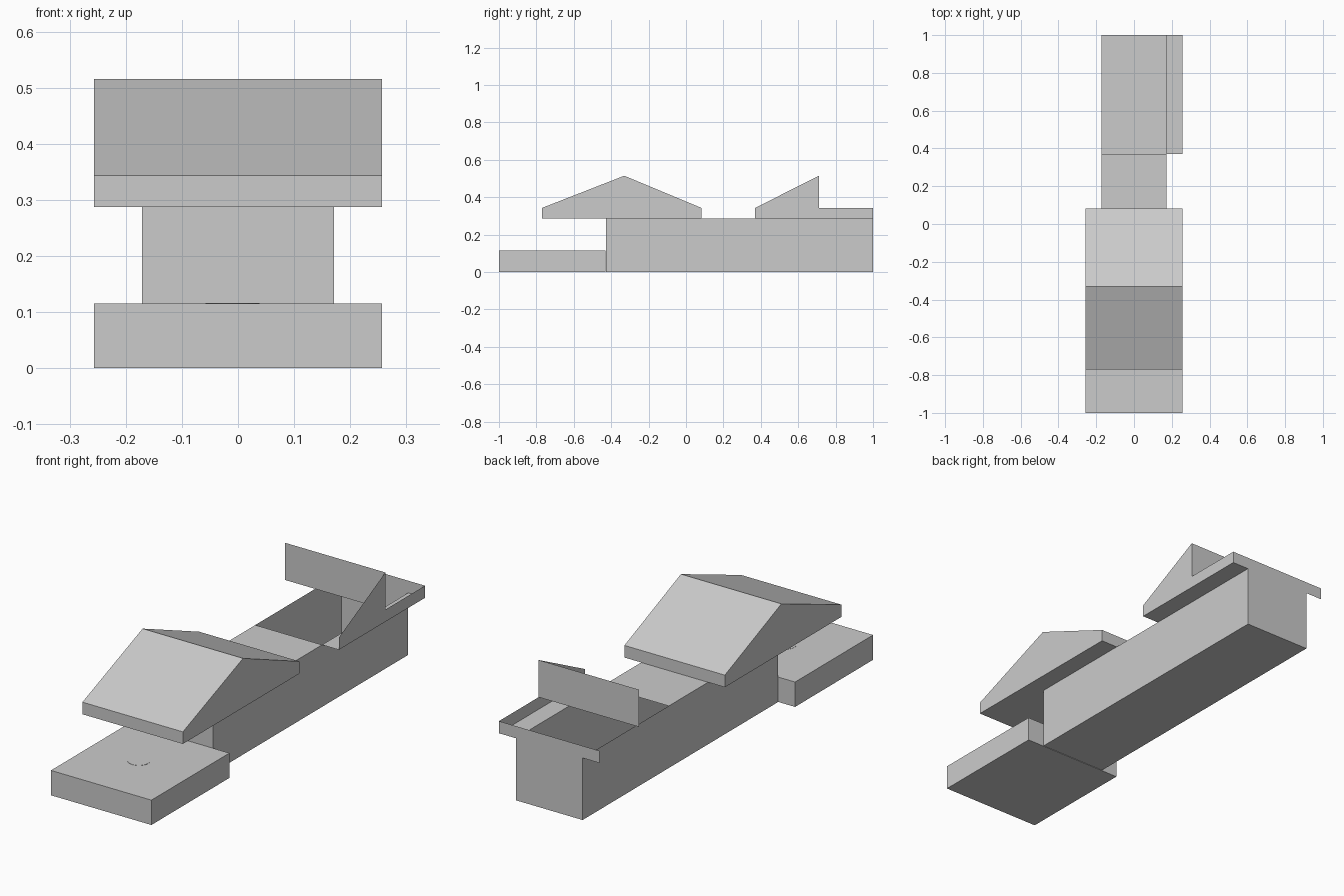
import bpy
import bmesh
from mathutils import Matrix

cube = bpy.data.objects.get("Cube")
if cube:
    bpy.data.objects.remove(cube, do_unlink=True)

grey = bpy.data.materials.new("plain_grey")
grey.use_nodes = True
grey.diffuse_color = (0.6, 0.6, 0.6, 1)
grey.node_tree.nodes["Principled BSDF"].inputs["Base Color"].default_value = (0.6, 0.6, 0.6, 1)

WIDE, NARROW = 0.257, 0.171       # half widths
DECK, LIP, PEAK = 0.287, 0.343, 0.515


def finish(name, bm):
    mesh = bpy.data.meshes.new(name)
    bm.to_mesh(mesh)
    bm.free()
    mesh.materials.append(grey)
    obj = bpy.data.objects.new(name, mesh)
    bpy.context.collection.objects.link(obj)
    return obj


def prism(name, profile, half, open_edges=(), left_cap=True, right_cap=True):
    """Counter-clockwise (y, z) profile spanned across x; listed edges stay open."""
    bm = bmesh.new()
    left = [bm.verts.new((half, y, z)) for y, z in profile]
    right = [bm.verts.new((-half, y, z)) for y, z in profile]
    if left_cap:
        bm.faces.new(left)
    if right_cap:
        bm.faces.new(right[::-1])
    count = len(profile)
    for i in range(count):
        if i not in open_edges:
            j = (i + 1) % count
            bm.faces.new((left[j], left[i], right[i], right[j]))
    loose = [v for v in bm.verts if not v.link_faces]
    bmesh.ops.delete(bm, geom=loose, context='VERTS')
    return finish(name, bm)


# Low front slab
prism("front_slab", [(-1, 0), (-0.43, 0), (-0.43, 0.115), (-1, 0.115)], WIDE)

# Round marker set in the slab
bm = bmesh.new()
bmesh.ops.create_cone(bm, cap_ends=True, segments=32, radius1=0.048, radius2=0.048,
                      depth=0.004, matrix=Matrix.Translation((-0.01, -0.71, 0.114)))
finish("slab_disc", bm)

# Long hollow body, open above its rear part
prism("body", [(-0.427, 0), (1, 0), (1, DECK), (0.37, DECK), (-0.427, DECK)],
      NARROW, open_edges=(2,))

# Front gabled roof
prism("front_roof", [(-0.77, DECK), (0.083, DECK), (0.083, LIP), (-0.33, PEAK), (-0.77, LIP)], WIDE)

# Rear roof shell: left side, upright wall and back band only
prism("rear_roof_shell", [(0.37, DECK), (1, DECK), (1, LIP), (0.71, LIP), (0.71, PEAK), (0.37, LIP)],
      WIDE, open_edges=(0, 2, 4, 5), right_cap=False)

# Left eave under the rear roof
bm = bmesh.new()
bm.faces.new([bm.verts.new((x, y, DECK)) for x, y in
              ((NARROW, 0.37), (NARROW, 1), (WIDE, 1), (WIDE, 0.37))])
finish("rear_left_eave", bm)
